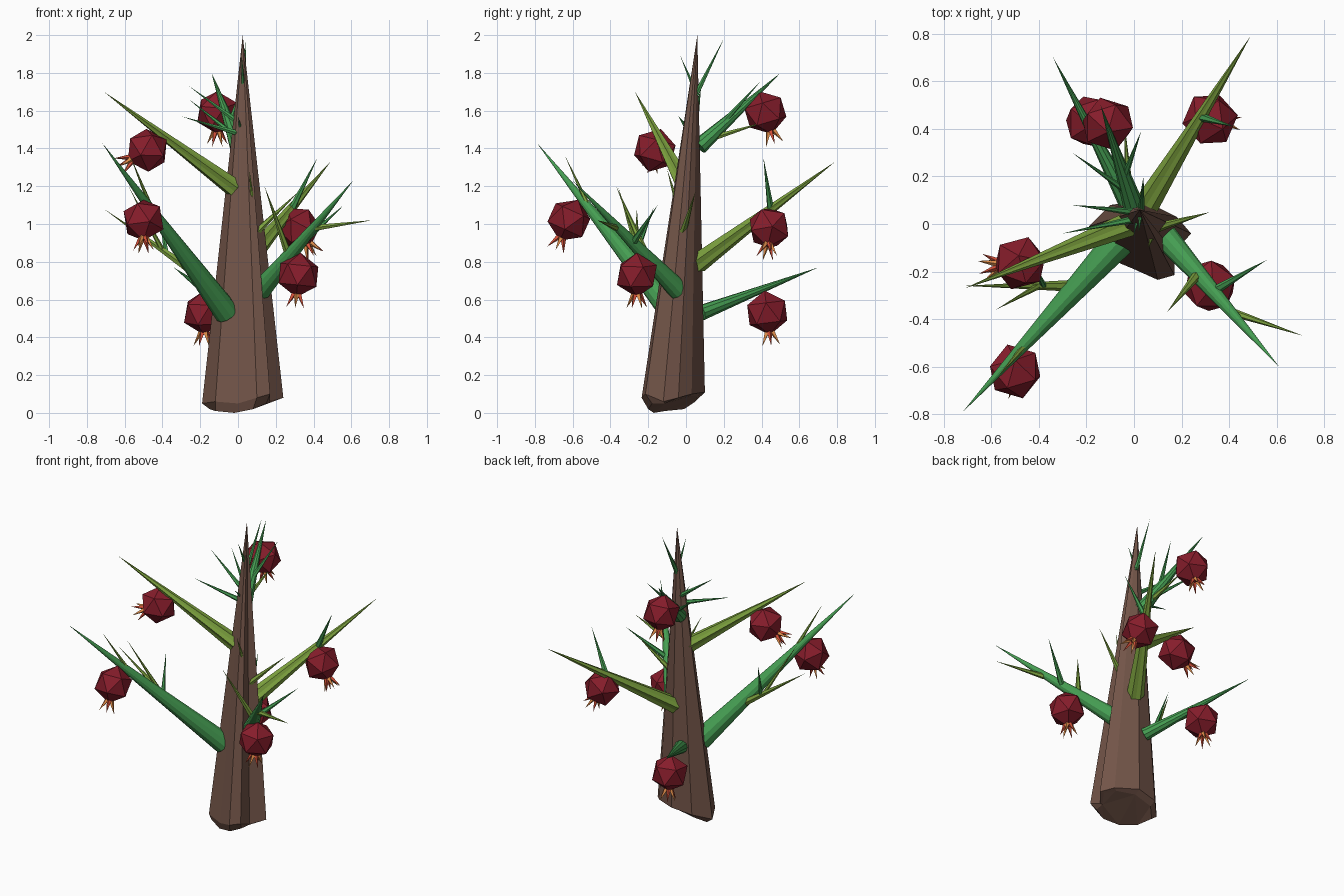
import bpy, bmesh, math
from mathutils import Vector, Matrix

if "Cube" in bpy.data.objects:
    bpy.data.objects.remove(bpy.data.objects["Cube"])


def material(name, rgb):
    m = bpy.data.materials.new(name)
    m.diffuse_color = (*rgb, 1)
    m.use_nodes = True
    m.node_tree.nodes["Principled BSDF"].inputs["Base Color"].default_value = m.diffuse_color
    return m


BARK = material("bark", (0.17, 0.09, 0.065))
GREEN = material("green", (0.06, 0.34, 0.085))
LIME = material("lime", (0.21, 0.37, 0.05))
RED = material("fruit_red", (0.24, 0.012, 0.024))
ORANGE = material("crown_orange", (0.75, 0.27, 0.07))
SCARLET = material("crown_red", (0.65, 0.08, 0.04))


def finish(bm, name, *mats):
    bmesh.ops.recalc_face_normals(bm, faces=bm.faces)
    mesh = bpy.data.meshes.new(name)
    bm.to_mesh(mesh)
    bm.free()
    for m in mats:
        mesh.materials.append(m)
    ob = bpy.data.objects.new(name, mesh)
    bpy.context.collection.objects.link(ob)
    return ob


def add_spike(bm, base, tip, r, sides, flute=1.0, mat=0):
    """Pointed cone from base to tip; flute < 1 pulls alternate corners inward."""
    base, tip = Vector(base), Vector(tip)
    rot = (tip - base).to_track_quat('Z', 'Y')
    ring = []
    for i in range(sides):
        a = math.tau * i / sides
        rr = r * (flute if i % 2 else 1)
        ring.append(bm.verts.new(base + rot @ Vector((rr * math.cos(a), rr * math.sin(a), 0))))
    apex = bm.verts.new(tip)
    faces = [bm.faces.new(ring[::-1])]
    for i in range(sides):
        faces.append(bm.faces.new((ring[i], ring[(i + 1) % sides], apex)))
    for f in faces:
        f.material_index = mat


def spike(name, base, tip, r, mat, sides, flute=1.0):
    bm = bmesh.new()
    add_spike(bm, base, tip, r, sides, flute)
    finish(bm, name, mat)


# Trunk: irregular ring tapering to a point, with a chamfered foot
ring = [(-.19, -.01, .05), (-.12, -.14, .06), (0, -.19, .05), (.10, -.235, .08),
        (.17, -.215, .10), (.17, -.12, .06), (.24, -.04, .08), (.18, .03, .10),
        (.04, .10, .11), (-.10, .08, .09)]
foot = [(-.15, -.01, .02), (-.12, -.11, .01), (-.02, -.17, 0), (.08, -.20, .02),
        (.15, -.18, .05), (.16, -.11, .05), (.21, -.04, .08), (.16, .02, .09),
        (.04, .06, .09), (-.09, .05, .06)]
bm = bmesh.new()
top = bm.verts.new((.025, .06, 2.0))
a = [bm.verts.new(p) for p in ring]
b = [bm.verts.new(p) for p in foot]
n = len(a)
for i in range(n):
    j = (i + 1) % n
    bm.faces.new((a[i], a[j], top))
    bm.faces.new((b[i], b[j], a[j], a[i]))
bmesh.ops.triangulate(bm, faces=[bm.faces.new(b[::-1])])
finish(bm, "trunk", BARK)

# Main branches
spike("branch_front_left", (-.06, -.07, .53), (-.72, -.79, 1.43), .067, GREEN, 12)
spike("branch_front_right", (.12, -.04, .65), (.61, -.60, 1.23), .055, GREEN, 12)
spike("branch_upper_left", (-.02, .0, 1.19), (-.71, -.27, 1.70), .052, LIME, 12, .8)
spike("branch_back_right", (.04, .06, .79), (.49, .79, 1.33), .055, LIME, 12, .8)
spike("branch_back_left", (-.02, .08, .53), (-.34, .70, .77), .042, GREEN, 10)
spike("branch_upper_back", (.0, .07, 1.41), (-.14, .50, 1.80), .045, GREEN, 10)

# Thin twigs on the branches and trunk
twigs = [
    ((-.27, -.26, .77), (-.71, -.26, 1.08), .024, LIME),
    ((-.45, -.50, 1.06), (-.57, -.64, 1.36), .015, LIME),
    ((-.38, -.26, .85), (-.42, -.17, 1.09), .014, GREEN),
    ((-.40, -.26, .86), (-.58, -.36, 1.20), .014, LIME),
    ((.41, -.37, .98), (.71, -.47, 1.02), .018, LIME),
    ((.34, -.28, .90), (.56, -.15, 1.10), .020, GREEN),
    ((.27, -.21, .83), (.14, -.37, 1.20), .022, LIME),
    ((.28, .45, 1.07), (.42, .41, 1.35), .020, GREEN),
    ((.0, .02, 1.48), (-.30, -.04, 1.57), .016, GREEN),
    ((.0, .05, 1.54), (-.26, .08, 1.73), .016, GREEN),
    ((-.02, .13, 1.47), (-.26, .30, 1.66), .016, GREEN),
    ((-.04, .20, 1.54), (.03, .39, 1.75), .016, GREEN),
    ((-.02, .12, 1.45), (-.04, .42, 1.54), .020, LIME),
    ((.03, .06, 1.70), (.04, .20, 1.98), .015, GREEN),
    ((.03, .06, 1.68), (.02, -.03, 1.89), .014, GREEN),
    ((.02, .04, 1.48), (.0, -.04, 1.57), .013, GREEN),
    ((.08, -.02, .94), (.32, .05, 1.17), .022, LIME),
    ((.08, -.04, 1.08), (.06, -.10, 1.29), .014, LIME),
]
for i, (p, q, r, m) in enumerate(twigs):
    spike(f"twig_{i + 1}", p, q, r, m, 6)

# Fruit: faceted ball with a flared crown of pointed sepals
fruits = [
    ((-.50, -.62, 1.02), (0, -.45, -1)),
    ((.32, -.26, .73), (-.1, 0, -1)),
    ((-.48, -.165, 1.39), (-1, -.1, -.55)),
    ((.32, .44, .98), (.6, -.08, -1)),
    ((-.18, .43, .53), (0, .12, -1)),
    ((-.11, .42, 1.59), (0, .3, -1)),
]
for i, (c, d) in enumerate(fruits):
    c, d = Vector(c), Vector(d).normalized()
    rot = d.to_track_quat('Z', 'Y')
    place = Matrix.Translation(c) @ rot.to_matrix().to_4x4()
    bm = bmesh.new()
    bmesh.ops.create_icosphere(bm, subdivisions=1, radius=.118, matrix=place)
    finish(bm, f"fruit_{i + 1}", RED)
    bm = bmesh.new()
    for k in range(6):
        t = math.tau * k / 6
        out = Vector((math.cos(t), math.sin(t), 0))
        add_spike(bm, place @ (out * .012 + Vector((0, 0, .095))),
                  place @ (out * .055 + Vector((0, 0, .175))), .016, 4, mat=k % 2)
    finish(bm, f"fruit_crown_{i + 1}", ORANGE, SCARLET)
